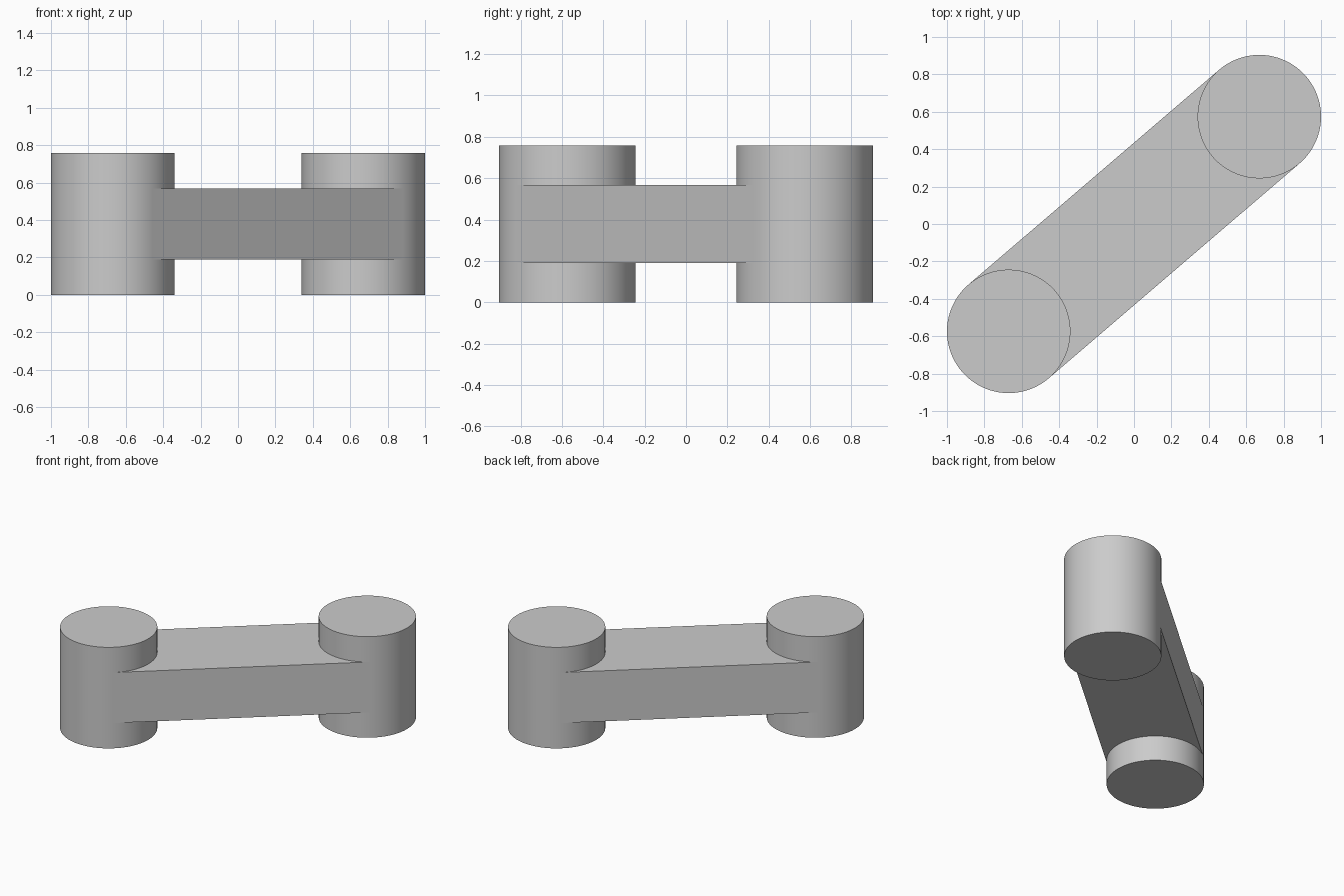
import bpy
import math

cube = bpy.data.objects.get("Cube")
if cube:
    bpy.data.objects.remove(cube, do_unlink=True)

RADIUS = 0.33
HEIGHT = 0.757
CX, CY = 0.67, 0.574

grey = bpy.data.materials.new("light_grey")
grey.use_nodes = True
colour = (0.6, 0.6, 0.6, 1)
grey.diffuse_color = colour
grey.node_tree.nodes["Principled BSDF"].inputs["Base Color"].default_value = colour


def finish(name):
    obj = bpy.context.object
    obj.name = name
    obj.data.materials.append(grey)
    return obj


# Upright round posts at the two ends
for name, side in (("left_post", 1), ("right_post", -1)):
    bpy.ops.mesh.primitive_cylinder_add(
        vertices=128, radius=RADIUS, depth=HEIGHT,
        location=(side * CX, side * CY, HEIGHT / 2))
    finish(name)
    bpy.ops.object.shade_smooth_by_angle(angle=math.radians(30))

# Straight link running tangent to both posts
bpy.ops.mesh.primitive_cube_add(
    size=1, location=(0, 0, HEIGHT / 2), rotation=(0, 0, math.atan2(CY, CX)))
link = finish("connecting_link")
link.scale = (2 * math.hypot(CX, CY), 2 * RADIUS, HEIGHT / 2)
